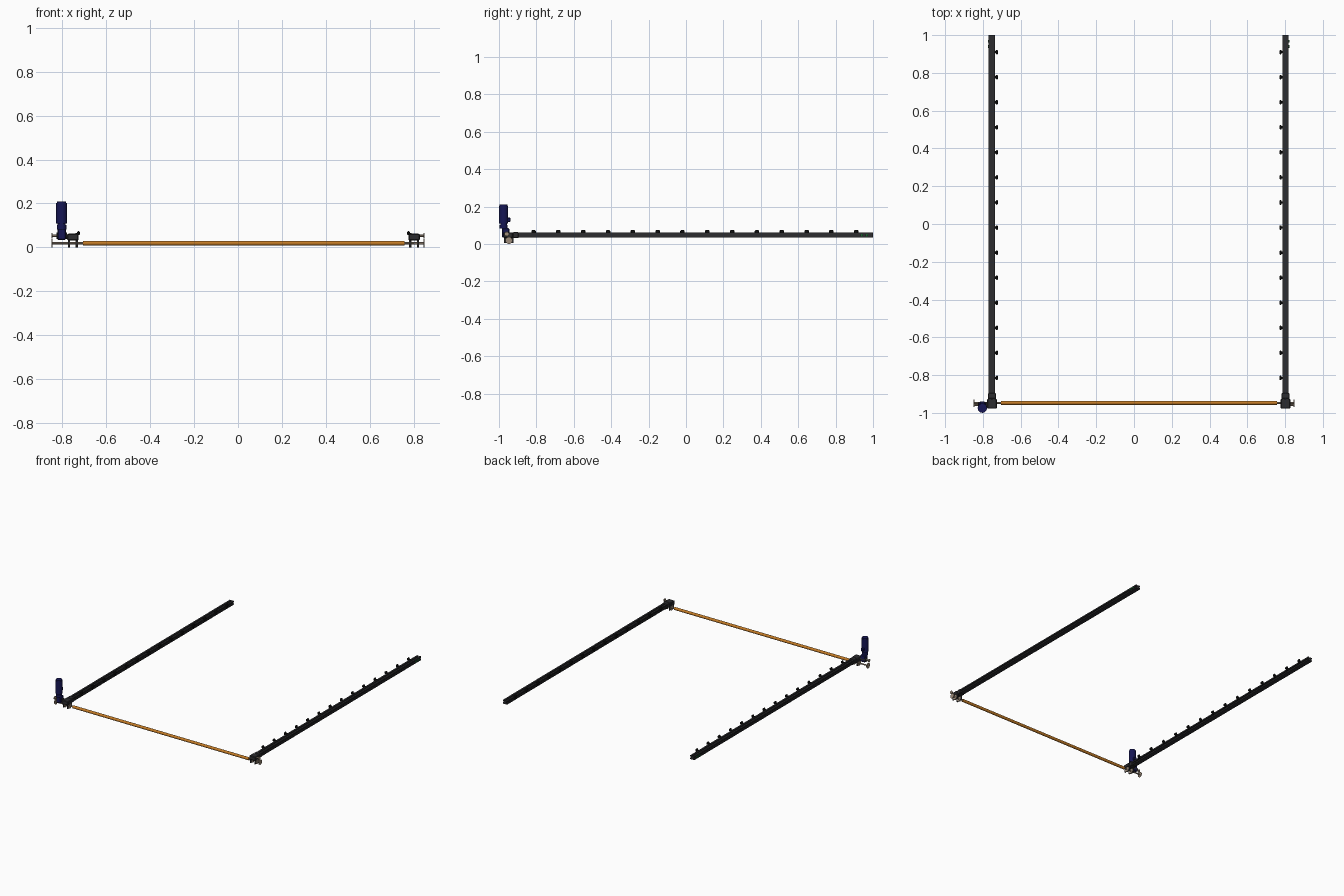
import bpy, bmesh, math
from mathutils import Matrix, Vector

if "Cube" in bpy.data.objects:
    bpy.data.objects.remove(bpy.data.objects["Cube"])


def mat(name, c):
    m = bpy.data.materials.new(name)
    m.diffuse_color = (*c, 1)
    m.use_nodes = True
    m.node_tree.nodes["Principled BSDF"].inputs["Base Color"].default_value = m.diffuse_color
    return m


DARK = mat("dark_metal", (0.025, 0.025, 0.028))
BLACK = mat("black_plastic", (0.008, 0.008, 0.008))
ORANGE = mat("orange", (0.55, 0.2, 0.02))
BLUE = mat("navy", (0.008, 0.008, 0.09))
TAN = mat("tan_metal", (0.35, 0.27, 0.2))
GREEN = mat("green", (0.01, 0.12, 0.03))


def finish(name, bm, material, smooth=False):
    bmesh.ops.recalc_face_normals(bm, faces=bm.faces)
    me = bpy.data.meshes.new(name)
    bm.to_mesh(me)
    bm.free()
    ob = bpy.data.objects.new(name, me)
    bpy.context.collection.objects.link(ob)
    me.materials.append(material)
    if smooth:
        bpy.ops.object.select_all(action='DESELECT')
        ob.select_set(True)
        bpy.context.view_layer.objects.active = ob
        bpy.ops.object.shade_smooth_by_angle()
    return ob


def box(name, x, y, z, material, bevel=0.0):
    bm = bmesh.new()
    size = [b - a for a, b in (x, y, z)]
    mid = [(a + b) / 2 for a, b in (x, y, z)]
    bmesh.ops.create_cube(bm, size=1, matrix=Matrix.Translation(mid) @ Matrix.Diagonal((*size, 1)))
    if bevel:
        bmesh.ops.bevel(bm, geom=bm.edges[:], offset=bevel, segments=1, affect='EDGES')
    return finish(name, bm, material)


def rod(name, p, q, r, material, sides=20):
    p, q = Vector(p), Vector(q)
    bm = bmesh.new()
    m = Matrix.Translation((p + q) / 2) @ (q - p).to_track_quat('Z', 'Y').to_matrix().to_4x4()
    bmesh.ops.create_cone(bm, cap_ends=True, segments=sides, radius1=r, radius2=r, depth=(q - p).length, matrix=m)
    return finish(name, bm, material, True)


def prism(name, pts, y0, y1, material):
    bm = bmesh.new()
    f = bm.faces.new([bm.verts.new((x, y0, z)) for x, z in pts])
    ext = bmesh.ops.extrude_face_region(bm, geom=[f])
    bmesh.ops.translate(bm, vec=(0, y1 - y0, 0), verts=[v for v in ext['geom'] if isinstance(v, bmesh.types.BMVert)])
    return finish(name, bm, material)


# Slotted rail section: shallow groove in each side
half = [(0.017, -0.014), (0.017, -0.004), (0.010, -0.004), (0.010, 0.004), (0.017, 0.004), (0.017, 0.014)]
section = half + [(0.004, 0.014), (0.004, 0.009), (-0.004, 0.009), (-0.004, 0.014)]
section += [(-x, z) for x, z in reversed(half)]

SHAFT_Y, SHAFT_Z = -0.947, 0.019
for side, cx, s in (("left", -0.752, 1), ("right", 0.802, -1)):   # s points inward
    def X(a, b):
        return tuple(sorted((cx + s * a, cx + s * b)))
    prism(side + "_rail", [(cx + x, 0.047 + z) for x, z in section], -0.975, 1.0, DARK)
    # Clips along the inner edge
    for i in range(14):
        y = -0.815 + i * 0.1327
        box(f"{side}_clip_arm_{i}", X(0.012, 0.026), (y - 0.006, y + 0.006), (0.047, 0.066), BLACK)
        box(f"{side}_clip_head_{i}", X(0.020, 0.032), (y - 0.012, y + 0.012), (0.056, 0.074), BLACK, 0.004)
    # Green indicator dots near the far end
    for y in (0.94, 0.967):
        rod(f"{side}_indicator", (cx - s * 0.010, y, 0.047), (cx - s * 0.0215, y, 0.047), 0.007, GREEN, 12)
    # Shaft bearing and mounting plates
    box(side + "_end_block", X(-0.026, 0.026), (-0.977, -0.925), (0.032, 0.062), DARK, 0.004)
    box(side + "_end_collar", X(-0.021, 0.021), (-0.925, -0.895), (0.031, 0.063), DARK, 0.003)
    for x in (-0.018, 0.018):
        box(side + "_bearing_plate", X(x - 0.003, x + 0.003), (-0.972, -0.922), (0.004, 0.036), DARK)
        rod(side + "_bearing_ring", (cx + s * (x - 0.005), SHAFT_Y, SHAFT_Z), (cx + s * (x + 0.005), SHAFT_Y, SHAFT_Z), 0.019, TAN)
    # Adjusting spindle with end disc
    end = math.copysign(0.85, cx)
    for z, r, y in ((SHAFT_Z, 0.019, SHAFT_Y), (0.053, 0.012, -0.958)):
        rod(side + "_spindle", (cx, y, z), (end, y, z), 0.005, TAN, 12)
        rod(side + "_spindle_disc", (end, y, z), (end - math.copysign(0.005, end), y, z), r, TAN)

# Orange cross roller and its steel core
rod("cross_roller", (-0.705, SHAFT_Y, SHAFT_Z), (0.757, SHAFT_Y, SHAFT_Z), 0.0105, ORANGE, 24)
rod("roller_core", (-0.80, SHAFT_Y, SHAFT_Z), (0.84, SHAFT_Y, SHAFT_Z), 0.005, TAN, 12)

# Motor standing outside the left rail
mx, my = -0.803, -0.975
rod("motor_body", (mx, my, 0.108), (mx, my, 0.203), 0.0245, BLUE, 32)
rod("motor_cap", (mx, my, 0.2), (mx, my, 0.21), 0.021, BLUE, 32)
rod("motor_flange", (mx, my, 0.082), (mx, my, 0.102), 0.0215, BLUE, 32)
rod("motor_neck", (mx, my, 0.095), (mx, my, 0.112), 0.018, BLUE, 32)
box("motor_terminal_box", (mx - 0.012, mx + 0.012), (my + 0.018, my + 0.036), (0.118, 0.14), BLUE, 0.003)
box("gearbox", (mx - 0.019, mx + 0.019), (my - 0.008, my + 0.03), (0.034, 0.085), BLUE, 0.004)
rod("gearbox_output", (mx - 0.024, -0.958, 0.053), (mx + 0.024, -0.958, 0.053), 0.014, DARK)
